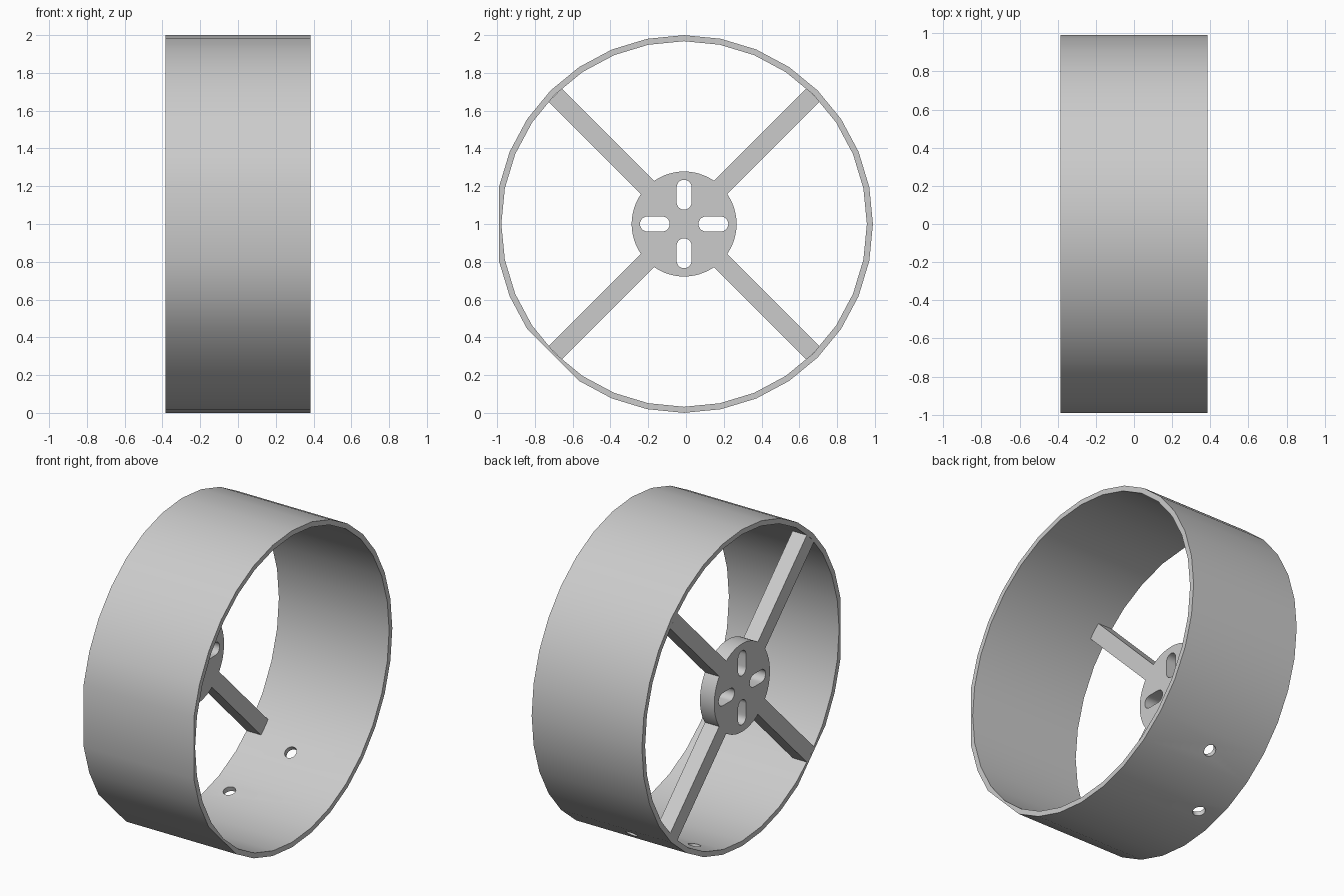
import bpy, bmesh, math
from mathutils import Vector

cube = bpy.data.objects.get("Cube")
if cube:
    bpy.data.objects.remove(cube, do_unlink=True)

CY, CZ = -0.01, 1.0           # wheel axis
X0, X1 = -0.385, 0.385        # rim ends
HUB_X = X0 + 0.1              # depth of hub and spokes

grey = bpy.data.materials.new("light_grey")
grey.use_nodes = True
grey.diffuse_color = (0.6, 0.6, 0.6, 1)
grey.node_tree.nodes["Principled BSDF"].inputs["Base Color"].default_value = (0.6, 0.6, 0.6, 1)


def prism(name, profile, x0, x1):
    """Extrude a (y, z) outline, relative to the axis, along x."""
    bm = bmesh.new()
    base = bm.faces.new([bm.verts.new((x0, CY + y, CZ + z)) for y, z in profile])
    ext = bmesh.ops.extrude_face_region(bm, geom=[base])
    verts = [v for v in ext["geom"] if isinstance(v, bmesh.types.BMVert)]
    bmesh.ops.translate(bm, verts=verts, vec=Vector((x1 - x0, 0, 0)))
    bmesh.ops.recalc_face_normals(bm, faces=bm.faces)
    mesh = bpy.data.meshes.new(name)
    bm.to_mesh(mesh)
    bm.free()
    mesh.materials.append(grey)
    obj = bpy.data.objects.new(name, mesh)
    bpy.context.collection.objects.link(obj)
    return obj


def circle(radius, sides, skip=()):
    angles = [math.tau * i / sides for i in range(sides) if i not in skip]
    return [(radius * math.cos(a), radius * math.sin(a)) for a in angles]


def slot(angle, distance, half_length, radius, steps=10):
    """Rounded slot lying along a radial direction."""
    pts = []
    for end in (1, -1):
        for i in range(steps + 1):
            a = math.pi * (i / steps - 0.5) + (0 if end > 0 else math.pi)
            u = distance + end * half_length + radius * math.cos(a)
            v = radius * math.sin(a)
            pts.append((u * math.cos(angle) - v * math.sin(angle),
                        u * math.sin(angle) + v * math.cos(angle)))
    return pts


def combine(obj, other, operation):
    mod = obj.modifiers.new(operation.lower(), "BOOLEAN")
    mod.operation, mod.object, mod.solver = operation, other, "EXACT"
    bpy.context.view_layer.objects.active = obj
    bpy.ops.object.modifier_apply(modifier=mod.name)
    bpy.data.objects.remove(other, do_unlink=True)


def smooth(obj):
    bpy.ops.object.select_all(action="DESELECT")
    obj.select_set(True)
    bpy.context.view_layer.objects.active = obj
    bpy.ops.object.shade_smooth_by_angle(angle=math.radians(30))


# Rim: tube with two wider flats on the outside
rim = prism("rim", circle(1.0, 32, skip=(16, 20)), X0, X1)
combine(rim, prism("bore", circle(0.968, 32), X0 - 0.1, X1 + 0.1), "DIFFERENCE")

# Two radial holes through the rim
for x, degrees in ((-0.05, -51), (-0.25, -73)):
    a = math.radians(degrees)
    bpy.ops.mesh.primitive_cylinder_add(
        vertices=24, radius=0.037, depth=0.2,
        location=(x, CY + 0.98 * math.cos(a), CZ + 0.98 * math.sin(a)),
        rotation=(a - math.pi / 2, 0, 0))
    drill = bpy.context.object
    drill.data.materials.append(grey)
    combine(rim, drill, "DIFFERENCE")
smooth(rim)

# Hub with four diagonal spokes
hub = prism("hub_and_spokes", circle(0.278, 64), X0, HUB_X)
for k in range(4):
    a = math.pi / 4 + k * math.pi / 2
    c, s = math.cos(a), math.sin(a)
    outline = [(u * c - v * s, u * s + v * c)
               for u, v in ((0.2, -0.05), (0.966, -0.05), (0.966, 0.05), (0.2, 0.05))]
    combine(hub, prism("spoke", outline, X0, HUB_X), "UNION")

# Slots through the hub
for k in range(4):
    cutter = prism("slot", slot(k * math.pi / 2, 0.155, 0.039, 0.04), X0 - 0.1, HUB_X + 0.1)
    combine(hub, cutter, "DIFFERENCE")
smooth(hub)
